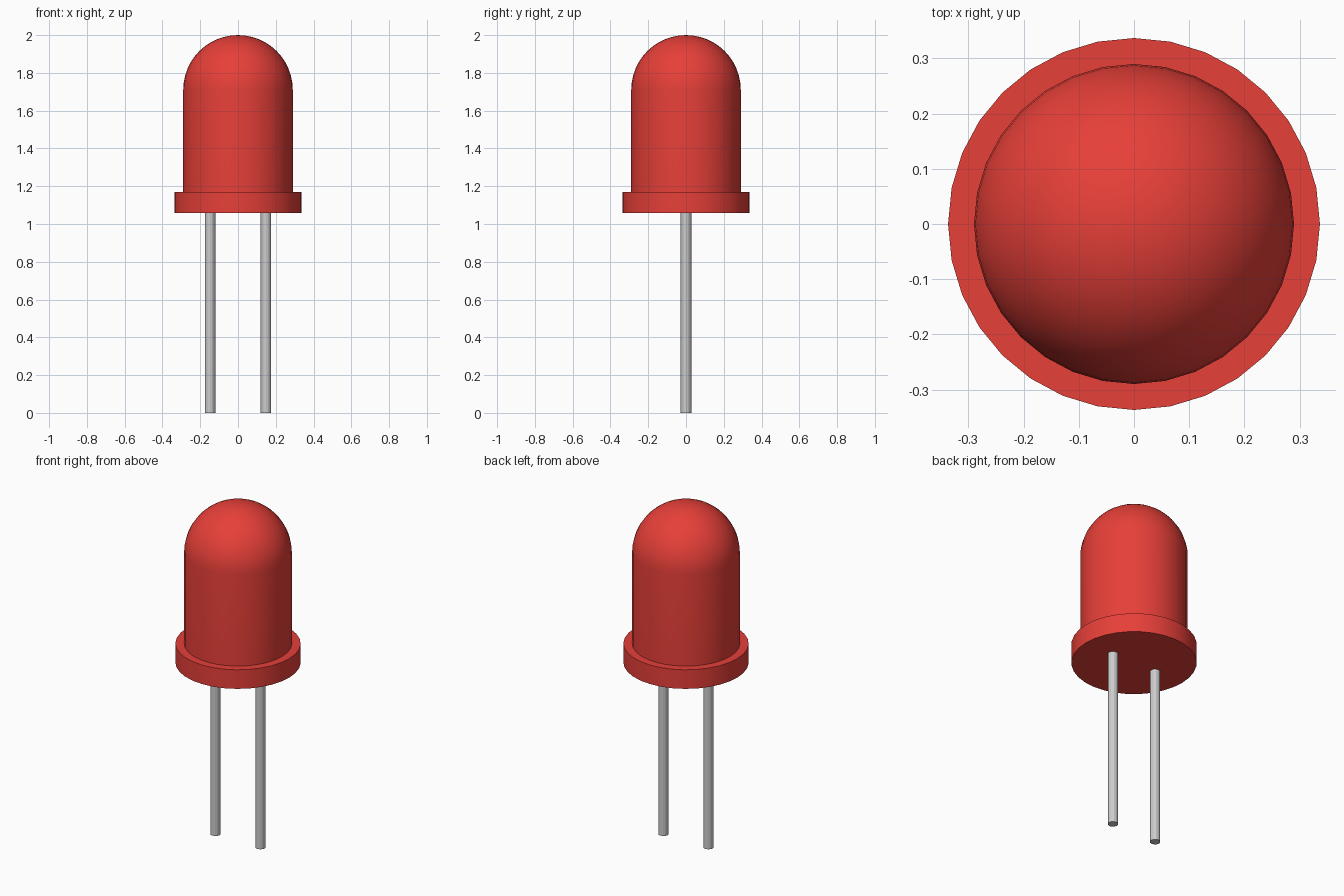
import bpy, bmesh
from math import sin, cos, pi, radians

if "Cube" in bpy.data.objects:
    bpy.data.objects.remove(bpy.data.objects["Cube"])

SIDES = 32
FLANGE_R, FLANGE_Z0, FLANGE_Z1 = 0.337, 1.057, 1.17
LENS_R, DOME_Z = 0.29, 1.71
LEAD_R, LEAD_X = 0.028, 0.148


def lathe(name, profile, sides):
    """Closed solid turned round z; the profile starts and ends on the axis."""
    bm = bmesh.new()
    bottom = bm.verts.new((0, 0, profile[0][1]))
    top = bm.verts.new((0, 0, profile[-1][1]))
    rings = [[bm.verts.new((r * cos(2 * pi * i / sides), r * sin(2 * pi * i / sides), z))
              for i in range(sides)] for r, z in profile[1:-1]]
    for i in range(sides):
        j = (i + 1) % sides
        bm.faces.new((bottom, rings[0][j], rings[0][i]))
        for a, b in zip(rings, rings[1:]):
            bm.faces.new((a[i], a[j], b[j], b[i]))
        bm.faces.new((top, rings[-1][i], rings[-1][j]))
    mesh = bpy.data.meshes.new(name)
    bm.to_mesh(mesh)
    bm.free()
    obj = bpy.data.objects.new(name, mesh)
    bpy.context.collection.objects.link(obj)
    return obj


# Red casing: flange, straight body and hemispherical dome
steps = 12
dome = [(LENS_R * cos(pi / 2 * k / steps), DOME_Z + LENS_R * sin(pi / 2 * k / steps))
        for k in range(steps)]
profile = [(0, FLANGE_Z0), (FLANGE_R, FLANGE_Z0), (FLANGE_R, FLANGE_Z1),
           (LENS_R, FLANGE_Z1)] + dome + [(0, DOME_Z + LENS_R)]
casing = lathe("casing", profile, SIDES)
red = bpy.data.materials.new("red_plastic")
red.diffuse_color = (0.8, 0.05, 0.04, 1)
red.use_nodes = True
red.node_tree.nodes["Principled BSDF"].inputs["Base Color"].default_value = red.diffuse_color
casing.data.materials.append(red)
bpy.context.view_layer.objects.active = casing
casing.select_set(True)
bpy.ops.object.shade_smooth_by_angle(angle=radians(30))

# Two straight wire leads, faceted
for side, x in (("left", -LEAD_X), ("right", LEAD_X)):
    lead = lathe(side + "_lead", [(0, 0), (LEAD_R, 0), (LEAD_R, FLANGE_Z0 + 0.01),
                                  (0, FLANGE_Z0 + 0.01)], 12)
    lead.location.x = x
